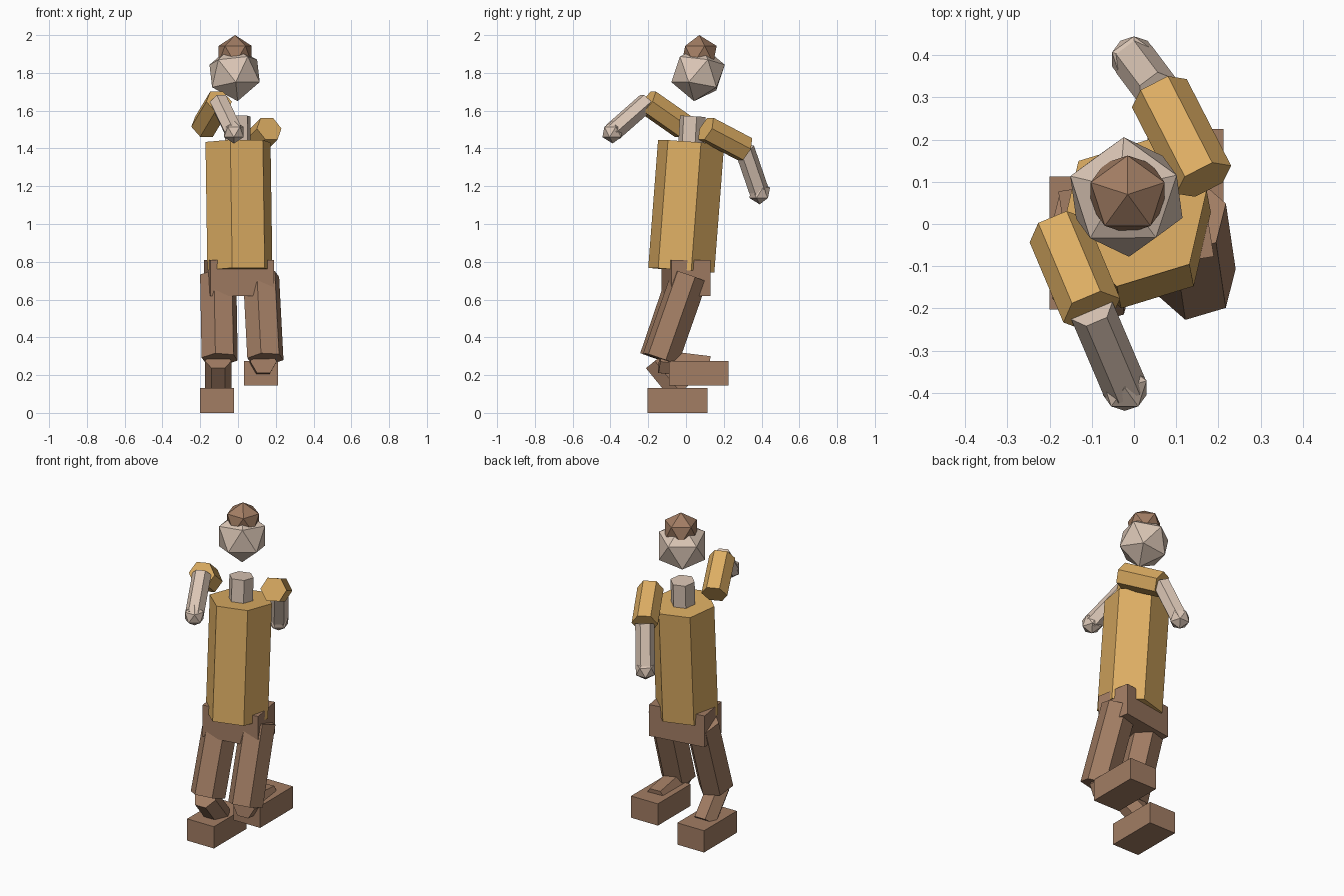
import bpy, math
from mathutils import Vector, Matrix, Quaternion

cube = bpy.data.objects.get("Cube")
if cube:
    bpy.data.objects.remove(cube, do_unlink=True)


def material(name, rgb):
    m = bpy.data.materials.new(name)
    m.use_nodes = True
    m.diffuse_color = (*rgb, 1)
    m.node_tree.nodes["Principled BSDF"].inputs["Base Color"].default_value = (*rgb, 1)
    return m


skin = material("pale skin", (0.70, 0.56, 0.46))
gold = material("gold cloth", (0.72, 0.42, 0.125))
brown = material("brown leather", (0.36, 0.205, 0.126))
UP = Vector((0, 0, 1))


def finish(name, mat):
    obj = bpy.context.object
    obj.name = name
    obj.data.materials.append(mat)
    return obj


def prism(name, mat, start, end, radius, yaw=None):
    """Hexagonal limb between two points; yaw for upright parts, flat side up otherwise."""
    a, b = Vector(start), Vector(end)
    axis = b - a
    if yaw is None:
        rot = axis.to_track_quat('Z', 'Y') @ Quaternion(UP, math.radians(30))
    else:
        up = axis if axis.z > 0 else -axis
        rot = UP.rotation_difference(up) @ Quaternion(UP, math.radians(yaw))
    bpy.ops.mesh.primitive_cylinder_add(vertices=6, radius=radius, depth=axis.length,
                                        location=(a + b) / 2, rotation=rot.to_euler())
    return finish(name, mat)


def ball(name, mat, center, radius, axis=(0, 0, 1), yaw=18):
    rot = UP.rotation_difference(Vector(axis)) @ Quaternion(UP, math.radians(yaw))
    bpy.ops.mesh.primitive_ico_sphere_add(subdivisions=1, radius=radius,
                                          location=center, rotation=rot.to_euler())
    return finish(name, mat)


def box(name, mat, center, size, yaw=0):
    bpy.ops.mesh.primitive_cube_add(size=1, location=center,
                                    rotation=(0, 0, math.radians(yaw)))
    obj = finish(name, mat)
    obj.data.transform(Matrix.Diagonal((*size, 1)))
    return obj


# Head and hair
ball("head", skin, (-0.018, 0.064, 1.797), 0.149, (-0.11, 0.15, 1))
ball("hair", brown, (-0.015, 0.07, 1.897), 0.103)

# Body
TWIST = -13
prism("torso", gold, (0.01, -0.025, 0.755), (0, 0.027, 1.433), 0.18, TWIST)
prism("neck", skin, (0, 0.025, 1.38), (-0.002, 0.036, 1.57), 0.07, TWIST)
box("pelvis", brown, (0.005, 0, 0.715), (0.34, 0.21, 0.19), 9)

# Arms: shoulder, elbow, hand
arms = {
    "left": ((0.165, 0.105, 1.505), (0.06, 0.31, 1.397), (0, 0.39, 1.165)),
    "right": ((-0.18, -0.015, 1.515), (-0.10, -0.205, 1.648), (-0.022, -0.388, 1.487)),
}
for side, (shoulder, elbow, hand) in arms.items():
    prism(side + "_upper_arm", gold, shoulder, elbow, 0.073)
    prism(side + "_forearm", skin, elbow, hand, 0.053)
    ball(side + "_hand", skin, hand, 0.061)

# Legs: hip, knee, shin start, shin end, foot centre
legs = {
    "left": ((0.122, 0.02, 0.725), (0.145, -0.135, 0.285),
             (0.135, -0.14, 0.272), (0.12, 0.12, 0.24), (0.122, 0.067, 0.21)),
    "right": ((-0.105, 0, 0.725), (-0.097, -0.15, 0.285),
              (-0.105, -0.165, 0.275), (-0.105, -0.03, 0.11), (-0.11, -0.045, 0.066)),
}
for side, (hip, knee, shin, ankle, foot) in legs.items():
    prism(side + "_thigh", brown, hip, knee, 0.1, TWIST)
    prism(side + "_shin", brown, shin, ankle, 0.07)
    box(side + "_foot", brown, foot, (0.18, 0.315, 0.132))
